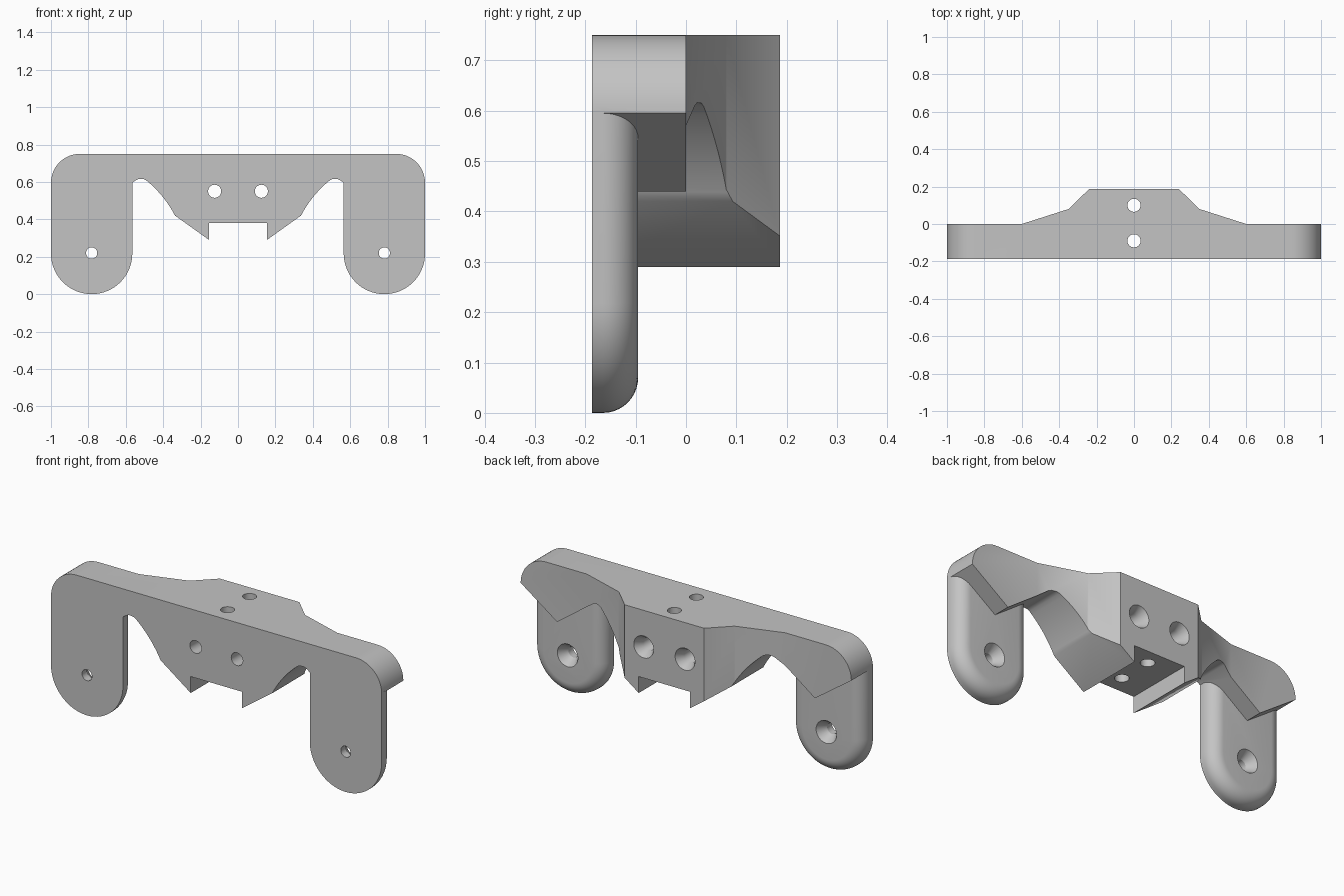
import bpy, bmesh
from math import sin, cos, pi

cube = bpy.data.objects.get("Cube")
if cube:
    bpy.data.objects.remove(cube)

FRONT, BACK = -0.187, 0.187

grey = bpy.data.materials.new("plain grey")
grey.use_nodes = True
grey.diffuse_color = (0.55, 0.55, 0.55, 1)
grey.node_tree.nodes["Principled BSDF"].inputs["Base Color"].default_value = (0.55, 0.55, 0.55, 1)


def loft(name, rings):
    """Closed solid through matching rings of points."""
    bm = bmesh.new()
    loops = [[bm.verts.new(p) for p in ring] for ring in rings]
    for a, b in zip(loops, loops[1:]):
        for i in range(len(a)):
            j = (i + 1) % len(a)
            bm.faces.new((a[i], a[j], b[j], b[i]))
    bm.faces.new(loops[0])
    bm.faces.new(loops[-1])
    bmesh.ops.recalc_face_normals(bm, faces=bm.faces)
    mesh = bpy.data.meshes.new(name)
    bm.to_mesh(mesh)
    bm.free()
    mesh.materials.append(grey)
    obj = bpy.data.objects.new(name, mesh)
    bpy.context.collection.objects.link(obj)
    return obj


def combine(target, other, operation):
    """Apply a boolean and discard the helper."""
    mod = target.modifiers.new("join", 'BOOLEAN')
    mod.operation, mod.solver, mod.object = operation, 'EXACT', other
    other.hide_render = True
    bpy.context.view_layer.objects.active = target
    bpy.ops.object.modifier_apply(modifier=mod.name)
    bpy.data.objects.remove(other)


def arc(cx, cz, r, start, end, n):
    angles = [start + (end - start) * i / n for i in range(n + 1)]
    return [(cx + r * cos(a), cz + r * sin(a)) for a in angles]


def curve(p, q, s, n):
    ts = [i / n for i in range(n + 1)]
    return [tuple((1 - t) ** 2 * p[k] + 2 * t * (1 - t) * q[k] + t * t * s[k] for k in (0, 1))
            for t in ts]


def mirrored(half):
    return half + [(-x, v) for x, v in reversed(half)]


def hole_y(x, z, levels):
    """Round cutter along y; levels are (y, radius)."""
    return loft("hole_cutter", [[(u, y, v) for u, v in arc(x, z, r, 0, 2 * pi, 40)[:-1]]
                                for y, r in levels])


# Crossbar: front outline trimmed by the plan outline
half = [(0.155, 0.38), (0.155, 0.29)]
half += curve((0.337, 0.42), (0.395, 0.53), (0.49, 0.608), 12)
half += [(0.505, 0.615), (0.53, 0.616), (0.545, 0.61), (0.78, 0.44)]
half += arc(0.845, 0.595, 0.155, 0, pi / 2, 16)
outline = mirrored(half)
bracket = loft("bracket", [[(x, y, z) for x, z in outline] for y in (FRONT, 0.3)])

plan = mirrored([(1.1, -0.3), (1.1, 0), (0.6, 0), (0.35, 0.08), (0.24, BACK)])
trim = loft("plan_trim", [[(x, y, z) for x, y in plan] for z in (-0.1, 0.9)])
combine(bracket, trim, 'INTERSECT')


# Hanging tabs with rounded rear edges
def tab_ring(cx, y, inset):
    r = 0.2175 - inset
    pts = arc(cx, 0.2175, r, pi, 2 * pi, 32) + [(cx + r, 0.6), (cx - r, 0.6)]
    return [(x, y, z) for x, z in pts]


for cx in (-0.7825, 0.7825):
    fillet = 0.07
    rings = [tab_ring(cx, FRONT, 0)]
    for i in range(11):
        a = pi / 2 * i / 10
        rings.append(tab_ring(cx, -0.165 + fillet * sin(a), fillet * (1 - cos(a))))
    combine(bracket, loft("tab", rings), 'UNION')

# Countersunk screw holes through the tabs and the centre
for side in (-1, 1):
    combine(bracket, hole_y(side * 0.7825, 0.22,
            [(-0.25, 0.03), (-0.145, 0.03), (-0.095, 0.062), (-0.09, 0.065)]), 'DIFFERENCE')
    combine(bracket, hole_y(side * 0.125, 0.55,
            [(-0.25, 0.035), (0.142, 0.035), (BACK, 0.06), (0.2, 0.067)]), 'DIFFERENCE')

# Vertical holes through the centre
for y in (-0.09, 0.1):
    circle = arc(0, y, 0.035, 0, 2 * pi, 40)[:-1]
    combine(bracket, loft("hole_cutter", [[(u, v, z) for u, v in circle] for z in (0.33, 0.85)]),
            'DIFFERENCE')

# Smooth curved walls, keep crisp edges
bpy.ops.object.select_all(action='DESELECT')
bracket.select_set(True)
bpy.context.view_layer.objects.active = bracket
bpy.ops.object.shade_smooth_by_angle(angle=pi / 6)
